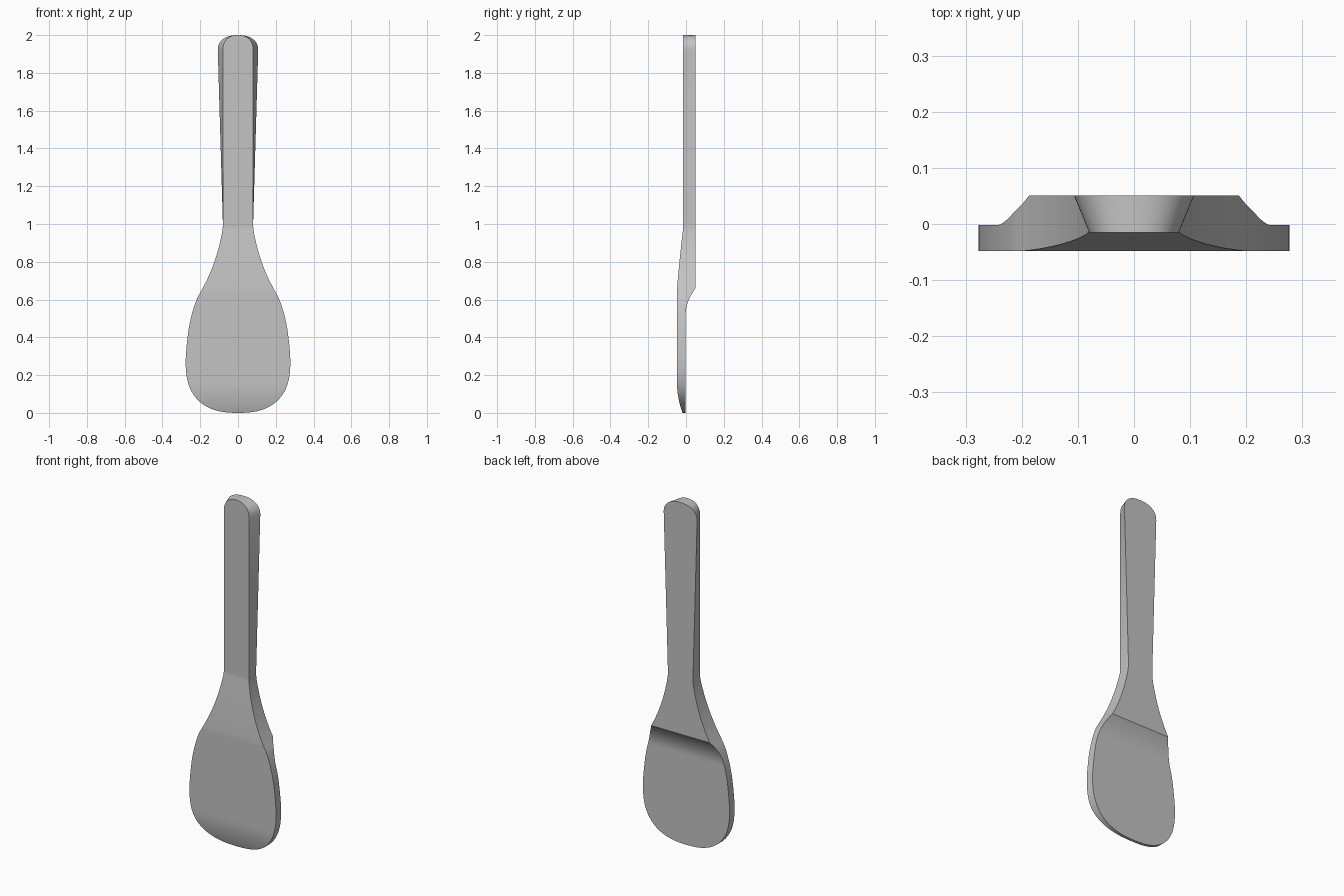
import bpy, bmesh, math

cube = bpy.data.objects.get("Cube")
if cube:
    bpy.data.objects.remove(cube, do_unlink=True)

TOP, TOP_R = 2.0, 0.08        # rounded handle end
BOT_R, WIDE = 0.27, 0.277     # rounded blade tip
NECK = 1.0                    # where handle meets blade

# Half widths (height, half width) from the widest blade point to the neck
SHOULDER = [(0.27, 0.277), (0.4, 0.267), (0.5, 0.25), (0.6, 0.219), (0.66, 0.187),
            (0.72, 0.157), (0.8, 0.125), (0.9, 0.096), (1.0, 0.08)]


def smooth_curve(points, z):
    """Cubic interpolation through the points, level at both ends."""
    last = len(points) - 1

    def slope(i):
        if i in (0, last):
            return 0.0
        (a, va), (b, vb) = points[i - 1], points[i + 1]
        return (vb - va) / (b - a)

    i = max(k for k in range(last) if points[k][0] <= z or k == 0)
    (z0, v0), (z1, v1) = points[i], points[i + 1]
    h = z1 - z0
    t = min(max((z - z0) / h, 0), 1)
    return ((2*t**3 - 3*t**2 + 1) * v0 + (t**3 - 2*t**2 + t) * h * slope(i)
            + (3*t**2 - 2*t**3) * v1 + (t**3 - t**2) * h * slope(i + 1))


def rounded(t, n):
    """Superellipse falloff, from 1 at t = 0 to 0 at t = 1."""
    return max(0.0, 1 - min(t, 1)**n) ** (1 / n)


def half_widths(z):
    """Front and back half widths."""
    if z < BOT_R:
        w = WIDE * rounded((BOT_R - z) / BOT_R, 2.5)
        return w, w
    if z < NECK:
        w = smooth_curve(SHOULDER, z)
        return w, w
    back = 0.08 + 0.027 * (z - NECK) / (TOP - TOP_R - NECK)
    cap = rounded(max(0, z - TOP + TOP_R) / TOP_R, 2.3)
    return 0.08 * cap, min(back, 0.107) * cap


def front_y(z):
    if z < 0.16:
        return -0.048 + 0.03 * (1 - z / 0.16)**2
    t = min(max((z - 0.64) / 0.34, 0), 1)
    return -0.048 + 0.033 * t**1.2


def back_y(z):
    t = min(max((z - 0.52) / 0.14, 0), 1)
    return -0.002 + 0.053 * t**2


# Heights of the cross-sections, denser at both rounded ends
N = 18
arc = [math.sin(math.pi / 2 * k / N) for k in range(N + 1)]
heights = [BOT_R * (1 - s) for s in reversed(arc)]
heights += [BOT_R + 0.01 * k for k in range(1, 74)]
heights += [NECK + 0.092 * k for k in range(1, 10)]
heights += [TOP - TOP_R * (1 - s) for s in arc]

# Loft four-cornered sections into one solid
bm = bmesh.new()
rows = []
for z in heights:
    wf, wb = half_widths(z)
    yf, yb = front_y(z), back_y(z)
    rows.append([bm.verts.new(c) for c in
                 ((-wf, yf, z), (wf, yf, z), (wb, yb, z), (-wb, yb, z))])
for low, high in zip(rows, rows[1:]):
    for k in range(4):
        j = (k + 1) % 4
        bm.faces.new((low[k], low[j], high[j], high[k]))
bmesh.ops.remove_doubles(bm, verts=bm.verts, dist=1e-6)
bmesh.ops.recalc_face_normals(bm, faces=bm.faces)

mesh = bpy.data.meshes.new("paddle")
bm.to_mesh(mesh)
bm.free()
paddle = bpy.data.objects.new("paddle", mesh)
bpy.context.collection.objects.link(paddle)

# Plain grey
grey = bpy.data.materials.new("light_grey")
grey.use_nodes = True
colour = (0.55, 0.55, 0.55, 1)
grey.diffuse_color = colour
grey.node_tree.nodes["Principled BSDF"].inputs["Base Color"].default_value = colour
mesh.materials.append(grey)

bpy.ops.object.select_all(action="DESELECT")
paddle.select_set(True)
bpy.context.view_layer.objects.active = paddle
bpy.ops.object.shade_smooth_by_angle(angle=math.radians(25))
